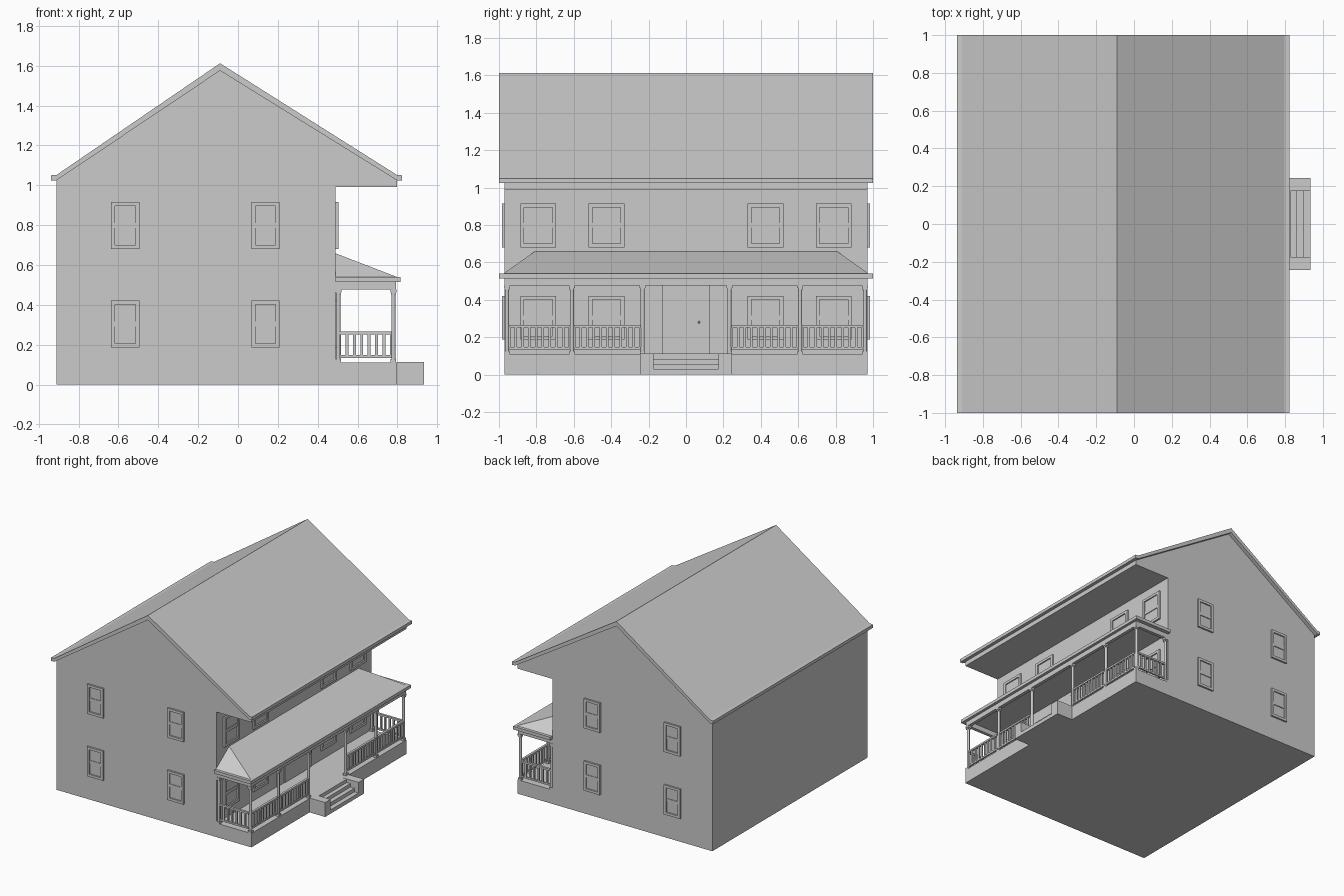
import bpy, bmesh
from mathutils import Matrix, Vector

cube = bpy.data.objects.get("Cube")
if cube:
    bpy.data.objects.remove(cube, do_unlink=True)

HALF_Y = 0.97        # half length of the walls
WALL_X = 0.49        # wall behind the porch
POST_X = 0.78        # line of porch posts
DECK_Z, BEAM_Z, SLAB_Z = 0.11, 0.477, 0.515
POST_Y = (0.957, 0.61, 0.232)


def finish(name, bm):
    bmesh.ops.recalc_face_normals(bm, faces=bm.faces)
    mesh = bpy.data.meshes.new(name)
    bm.to_mesh(mesh)
    bm.free()
    obj = bpy.data.objects.new(name, mesh)
    bpy.context.collection.objects.link(obj)
    return obj


def add_box(bm, lo, hi):
    lo, hi = Vector(lo), Vector(hi)
    size = Matrix.Diagonal((*(hi - lo), 1))
    bmesh.ops.create_cube(bm, size=1, matrix=Matrix.Translation((lo + hi) / 2) @ size)


def boxes(name, *pairs):
    bm = bmesh.new()
    for lo, hi in pairs:
        add_box(bm, lo, hi)
    return finish(name, bm)


def extrude_y(name, profile, half):
    """Extrude an x-z profile along y, centred on y = 0."""
    bm = bmesh.new()
    face = bm.faces.new([bm.verts.new((x, -half, z)) for x, z in profile])
    new = bmesh.ops.extrude_face_region(bm, geom=[face])["geom"]
    verts = [v for v in new if isinstance(v, bmesh.types.BMVert)]
    bmesh.ops.translate(bm, verts=verts, vec=(0, 2 * half, 0))
    return finish(name, bm)


# House body with the upper storey overhanging the porch
extrude_y("house_body", [(-0.91, 0), (WALL_X, 0), (WALL_X, 0.99), (0.797, 0.99),
                         (0.797, 1.03), (-0.09, 1.58), (-0.91, 1.03)], HALF_Y)

# Main roof with boxed eaves
extrude_y("main_roof", [(-0.938, 1.025), (-0.938, 1.05), (-0.91, 1.052), (-0.09, 1.612),
                        (0.797, 1.052), (0.823, 1.05), (0.823, 1.025), (0.797, 1.025),
                        (-0.09, 1.575), (-0.91, 1.025)], 1.0)


# Windows: outer casing, meeting rail and two stepped sashes
def window(name, width, z, loc, turn):
    w, h, edge = width / 2, 0.117, 0.02
    obj = boxes(name,
                ((-w, -0.014, -h), (-w + edge, 0, h)),
                ((w - edge, -0.014, -h), (w, 0, h)),
                ((-w + edge, -0.014, h - edge), (w - edge, 0, h)),
                ((-w + edge, -0.014, -h), (w - edge, 0, -h + edge)),
                ((-w + edge, -0.009, -0.012), (w - edge, 0, 0.012)),
                ((-w + edge, -0.005, 0.012), (w - edge, 0, h - edge)),
                ((-w + edge, -0.003, -h + edge), (w - edge, 0, -0.012)))
    obj.location = (*loc, z)
    obj.rotation_euler.z = turn


QUARTER = 1.5708
for level, z in (("lower", 0.304), ("upper", 0.798)):
    for x in (-0.565, 0.138):
        window(f"{level}_front_window", 0.142, z, (x, -HALF_Y), 0)
        window(f"{level}_back_window", 0.142, z, (x, HALF_Y), 2 * QUARTER)
    for y in (-0.79, -0.425, 0.425, 0.79):
        window(f"{level}_porch_window", 0.19, z, (WALL_X, y), QUARTER)

# Entrance: side panels, door and knob
boxes("door_side_panels", *[((WALL_X, min(s * 0.13, s * 0.215), DECK_Z),
                             (WALL_X + 0.006, max(s * 0.13, s * 0.215), 0.48))
                            for s in (-1, 1)])
boxes("door", ((WALL_X, -0.127, DECK_Z), (WALL_X + 0.01, 0.127, 0.48)))
bm = bmesh.new()
bmesh.ops.create_uvsphere(bm, u_segments=12, v_segments=8, radius=0.006,
                          matrix=Matrix.Translation((WALL_X + 0.014, 0.07, 0.28)))
finish("door_knob", bm)

# Porch deck
boxes("porch_deck", ((WALL_X, -HALF_Y, 0), (0.797, HALF_Y, DECK_Z)))

# Steps between two cheek walls
extrude_y("porch_steps", [(0.797, 0), (0.934, 0), (0.934, 0.03), (0.897, 0.03),
                          (0.897, 0.058), (0.862, 0.058), (0.862, 0.085),
                          (0.829, 0.085), (0.829, 0.112), (0.797, 0.112)], 0.175)
boxes("step_cheeks", *[((0.797, min(s * 0.175, s * 0.243), 0),
                        (0.934, max(s * 0.175, s * 0.243), 0.114)) for s in (-1, 1)])

# Porch beams carrying the roof
boxes("porch_beams",
      ((POST_X - 0.013, -HALF_Y, BEAM_Z), (POST_X + 0.013, HALF_Y, SLAB_Z)),
      *[((WALL_X, min(s * 0.944, s * HALF_Y), BEAM_Z),
         (POST_X - 0.013, max(s * 0.944, s * HALF_Y), SLAB_Z)) for s in (-1, 1)])

# Porch roof: flat slab and hipped top leaning on the wall
boxes("porch_roof_slab", ((WALL_X, -1, SLAB_Z), (0.815, 1, 0.54)))
bm = bmesh.new()
bl, br, fr, fl, tl, tr = [bm.verts.new(c) for c in (
    (WALL_X, -0.977, 0.54), (WALL_X, 0.977, 0.54), (0.797, 0.977, 0.54),
    (0.797, -0.977, 0.54), (WALL_X, -0.81, 0.658), (WALL_X, 0.81, 0.658))]
for loop in ((bl, br, fr, fl), (fl, fr, tr, tl), (bl, fl, tl), (br, tr, fr), (bl, tl, tr, br)):
    bm.faces.new(loop)
finish("porch_hip_roof", bm)


# Round posts with square bases and capitals
def post(name, x, y):
    bm = bmesh.new()
    mid = Matrix.Translation((x, y, (DECK_Z + BEAM_Z) / 2))
    bmesh.ops.create_cone(bm, cap_ends=True, segments=16, radius1=0.011, radius2=0.011,
                          depth=BEAM_Z - DECK_Z, matrix=mid)
    for half, low, high in ((0.014, DECK_Z, 0.127), (0.0125, 0.452, 0.463),
                            (0.0155, 0.463, BEAM_Z)):
        add_box(bm, (x - half, y - half, low), (x + half, y + half, high))
    obj = finish(name, bm)
    for poly in obj.data.polygons:
        poly.use_smooth = abs(poly.normal.z) < 0.5 and poly.area < 0.003
    obj.data.set_sharp_from_angle(angle=0.7)


for side in (-1, 1):
    for y in POST_Y:
        post("porch_post", POST_X, side * y)
    post("wall_post", WALL_X + 0.014, side * POST_Y[0])


# Railings with evenly spaced balusters along x or y
def railing(name, start, end):
    a, b = Vector(start), Vector(end)
    run = b - a
    along = run.normalized()
    across = Vector((along.y, along.x))
    bm = bmesh.new()

    def bar(p, q, half, low, high):
        off = across * half
        add_box(bm, (*(p - off), low), (*(q + off), high))

    bar(a, b, 0.009, 0.252, 0.266)
    bar(a, b, 0.007, 0.134, 0.147)
    count = round(run.length / 0.037)
    for i in range(count + 1):
        c = a + run * (i / count)
        bar(c - along * 0.007, c + along * 0.007, 0.006, 0.147, 0.252)
    finish(name, bm)


for side in (-1, 1):
    for near, far in zip(POST_Y, POST_Y[1:]):
        low, high = sorted((side * near, side * far))
        railing("porch_railing", (POST_X, low + 0.011), (POST_X, high - 0.011))
    railing("end_railing", (WALL_X + 0.02, side * POST_Y[0]),
            (POST_X - 0.011, side * POST_Y[0]))
